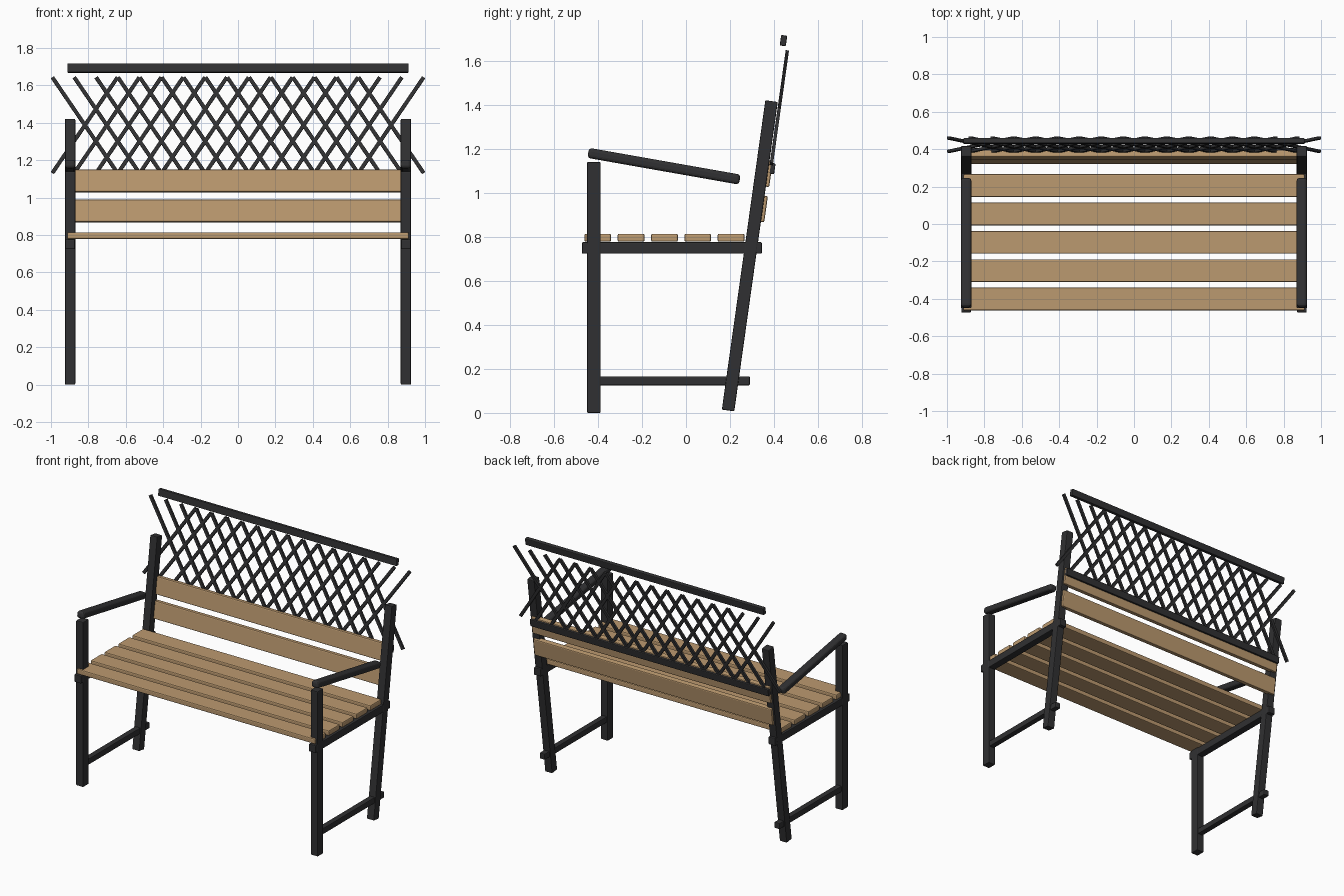
import bpy
from math import radians
from mathutils import Matrix

if "Cube" in bpy.data.objects:
    bpy.data.objects.remove(bpy.data.objects["Cube"], do_unlink=True)


def material(name, color):
    m = bpy.data.materials.new(name)
    m.use_nodes = True
    m.diffuse_color = color
    m.node_tree.nodes["Principled BSDF"].inputs["Base Color"].default_value = color
    return m


IRON = material("dark iron", (0.03, 0.03, 0.032, 1))
WOOD = material("tan wood", (0.5, 0.32, 0.16, 1))
LEAN = radians(-8)  # backward tilt shared by the whole backrest


def bar(name, size, center, mat, lean=0.0, turn=0.0, bevel=0.005, segments=2):
    """Box of the given size, turned in its own plane and then leaned about x."""
    bpy.ops.mesh.primitive_cube_add(size=1)
    ob = bpy.context.object
    ob.name = name
    ob.data.transform(Matrix.Diagonal((*size, 1)))
    ob.matrix_world = (Matrix.Translation(center) @ Matrix.Rotation(lean, 4, "X")
                       @ Matrix.Rotation(turn, 4, "Y"))
    ob.data.materials.append(mat)
    if bevel:
        mod = ob.modifiers.new("Bevel", "BEVEL")
        mod.width = bevel
        mod.segments = segments
    return ob


# Side frames: legs, armrest, seat rail and stretcher
for side, x in (("left", 0.8975), ("right", -0.8975)):
    bar(f"front_leg_{side}", (0.055, 0.062, 1.14), (x, -0.419, 0.57), IRON)
    bar(f"back_leg_{side}", (0.055, 0.057, 1.42), (x, 0.29, 0.714), IRON, LEAN)
    bar(f"armrest_{side}", (0.055, 0.7, 0.046), (x, -0.1, 1.121), IRON,
        radians(-10), bevel=0.015, segments=3)
    bar(f"seat_rail_{side}", (0.052, 0.818, 0.052), (x, -0.064, 0.75), IRON)
    bar(f"stretcher_{side}", (0.04, 0.71, 0.041), (x, -0.065, 0.146), IRON)

# Seat slats
for i in range(5):
    bar(f"seat_slat_{i + 1}", (1.825, 0.122, 0.036),
        (0, -0.401 + i * 0.1515, 0.796), WOOD, bevel=0.007)

# Backrest slats
for i in range(2):
    bar(f"back_slat_{i + 1}", (1.825, 0.036, 0.12),
        (0, 0.346 + i * 0.0225, 0.928 + i * 0.16), WOOD, LEAN, bevel=0.007)

# Horizontal rails below and above the lattice
bar("lower_back_rail", (1.825, 0.032, 0.05), (0, 0.388, 1.111), IRON, LEAN)
bar("top_rail", (1.825, 0.028, 0.048), (0, 0.443, 1.692), IRON, LEAN)

# Crossing lattice strips
for family, angle in (("rising", 34), ("falling", -34)):
    for i in range(15):
        bar(f"lattice_{family}_{i + 1}", (0.02, 0.015, 0.622),
            ((i - 7) * 0.1169, 0.424, 1.387), IRON, LEAN, radians(angle), bevel=0)
